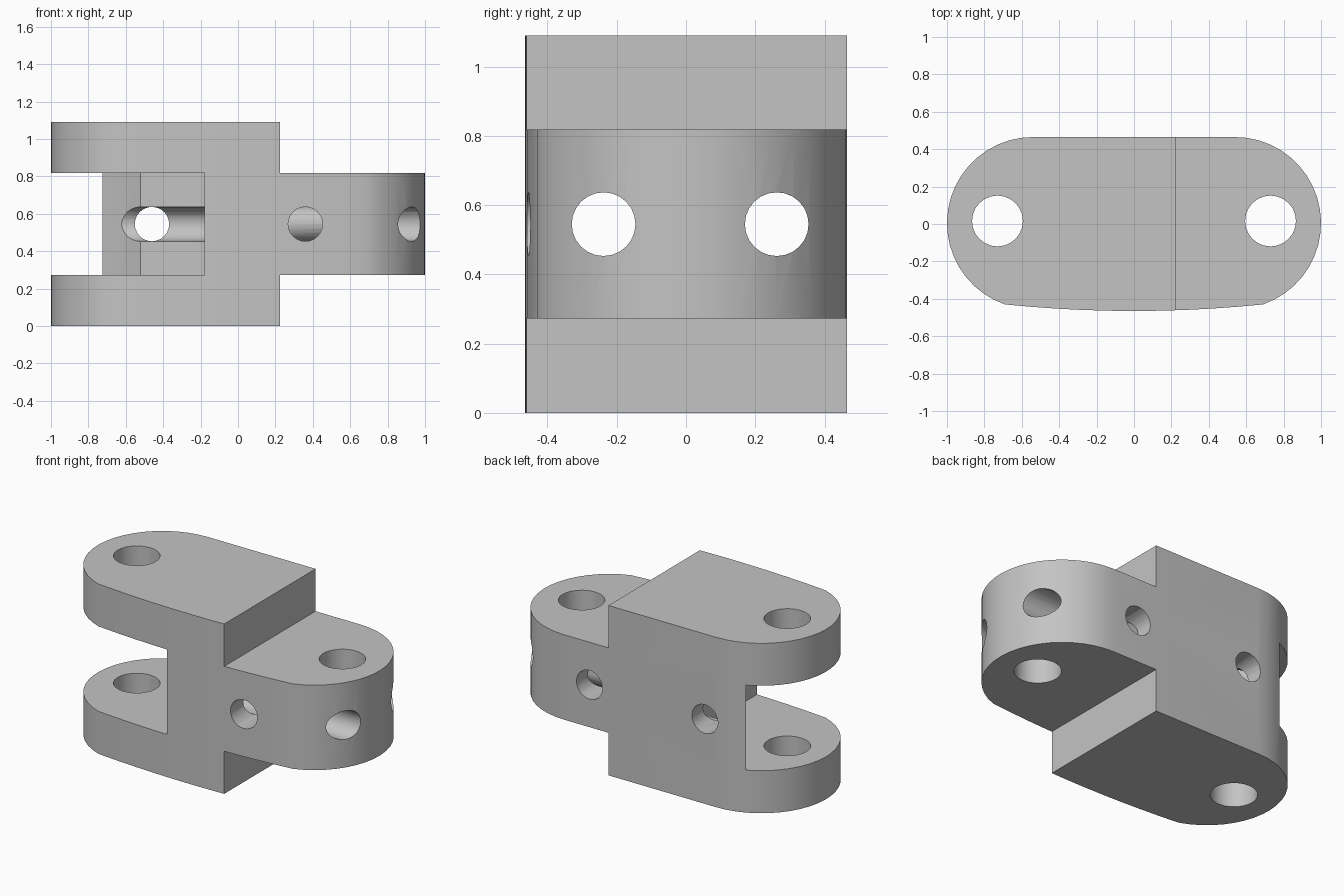
import bpy, bmesh
from math import sin, cos, pi, radians
from mathutils import Matrix

cube = bpy.data.objects.get("Cube")
if cube:
    bpy.data.objects.remove(cube, do_unlink=True)

HEIGHT = 1.09
LOW, HIGH = 0.273, 0.818        # slot and tongue heights
MID = HEIGHT / 2

steel = bpy.data.materials.new("light grey")
steel.use_nodes = True
grey = (0.55, 0.55, 0.55, 1)
steel.diffuse_color = grey
steel.node_tree.nodes["Principled BSDF"].inputs["Base Color"].default_value = grey


def add_object(name, bm):
    bmesh.ops.recalc_face_normals(bm, faces=bm.faces[:])
    mesh = bpy.data.meshes.new(name)
    bm.to_mesh(mesh)
    bm.free()
    mesh.materials.append(steel)
    obj = bpy.data.objects.new(name, mesh)
    bpy.context.collection.objects.link(obj)
    return obj


def prism(name, outline, z0, z1):
    bm = bmesh.new()
    face = bm.faces.new([bm.verts.new((x, y, z0)) for x, y in outline])
    top = bmesh.ops.extrude_face_region(bm, geom=[face])["geom"]
    verts = [v for v in top if isinstance(v, bmesh.types.BMVert)]
    bmesh.ops.translate(bm, verts=verts, vec=(0, 0, z1 - z0))
    return add_object(name, bm)


def block(name, x0, x1, z0, z1):
    return prism(name, [(x0, -1), (x1, -1), (x1, 1), (x0, 1)], z0, z1)


def bore(name, axis, centre, radius):
    bm = bmesh.new()
    bmesh.ops.create_cone(bm, cap_ends=True, segments=24, radius1=radius,
                          radius2=radius, depth=3)
    turn = {"X": Matrix.Rotation(pi / 2, 4, "Y"),
            "Y": Matrix.Rotation(pi / 2, 4, "X"),
            "Z": Matrix.Identity(4)}[axis]
    bmesh.ops.transform(bm, matrix=Matrix.Translation(centre) @ turn, verts=bm.verts)
    return add_object(name, bm)


# Rounded link outline: right end arc, its mirror, and a bowed front edge
STEPS = 20
right_arc = []
for i in range(STEPS + 1):
    a = radians(-71 + 161 * i / STEPS)
    right_arc.append((0.54 + 0.46 * cos(a), 0.005 + 0.46 * sin(a)))
left_arc = [(-x, y) for x, y in reversed(right_arc)]
end_x, end_y = right_arc[0]
bow = []
for i in range(1, 10):
    t = -1 + i / 5
    bow.append((t * end_x, -0.465 + (end_y + 0.465) * t * t))
body = prism("hinge_link", right_arc + left_arc + bow, 0, HEIGHT)

# Steps above and below the tongue, and the fork slot with its back lip
cutters = [
    block("upper_step_cutter", 0.225, 1.5, HIGH, 1.5),
    block("lower_step_cutter", 0.225, 1.5, -0.5, LOW),
    prism("fork_slot_cutter",
          [(-1.5, -1), (-0.18, -1), (-0.18, 0.26), (-0.52, 0.26), (-0.61, 0.345),
           (-0.73, 0.43), (-0.78, 0.47), (-0.78, 1), (-1.5, 1)], LOW, HIGH),
]

# Pin holes, cross holes and lengthwise holes
for x in (-0.73, 0.73):
    cutters.append(bore("pin_hole_cutter", "Z", (x, 0.016, MID), 0.136))
for x in (-0.46, 0.36):
    cutters.append(bore("cross_hole_cutter", "Y", (x, 0, MID), 0.092))
for y in (-0.238, 0.262):
    cutters.append(bore("long_hole_cutter", "X", (0, y, MID), 0.092))

bpy.context.view_layer.objects.active = body
for cutter in cutters:
    cutter.hide_render = True
    mod = body.modifiers.new("cut", "BOOLEAN")
    mod.operation = "DIFFERENCE"
    mod.solver = "EXACT"
    mod.object = cutter
    bpy.ops.object.modifier_apply(modifier=mod.name)
for cutter in cutters:
    bpy.data.objects.remove(cutter, do_unlink=True)

# Smooth the curves, keep hard edges
bpy.ops.object.select_all(action="DESELECT")
body.select_set(True)
bpy.ops.object.shade_smooth_by_angle(angle=radians(30))
